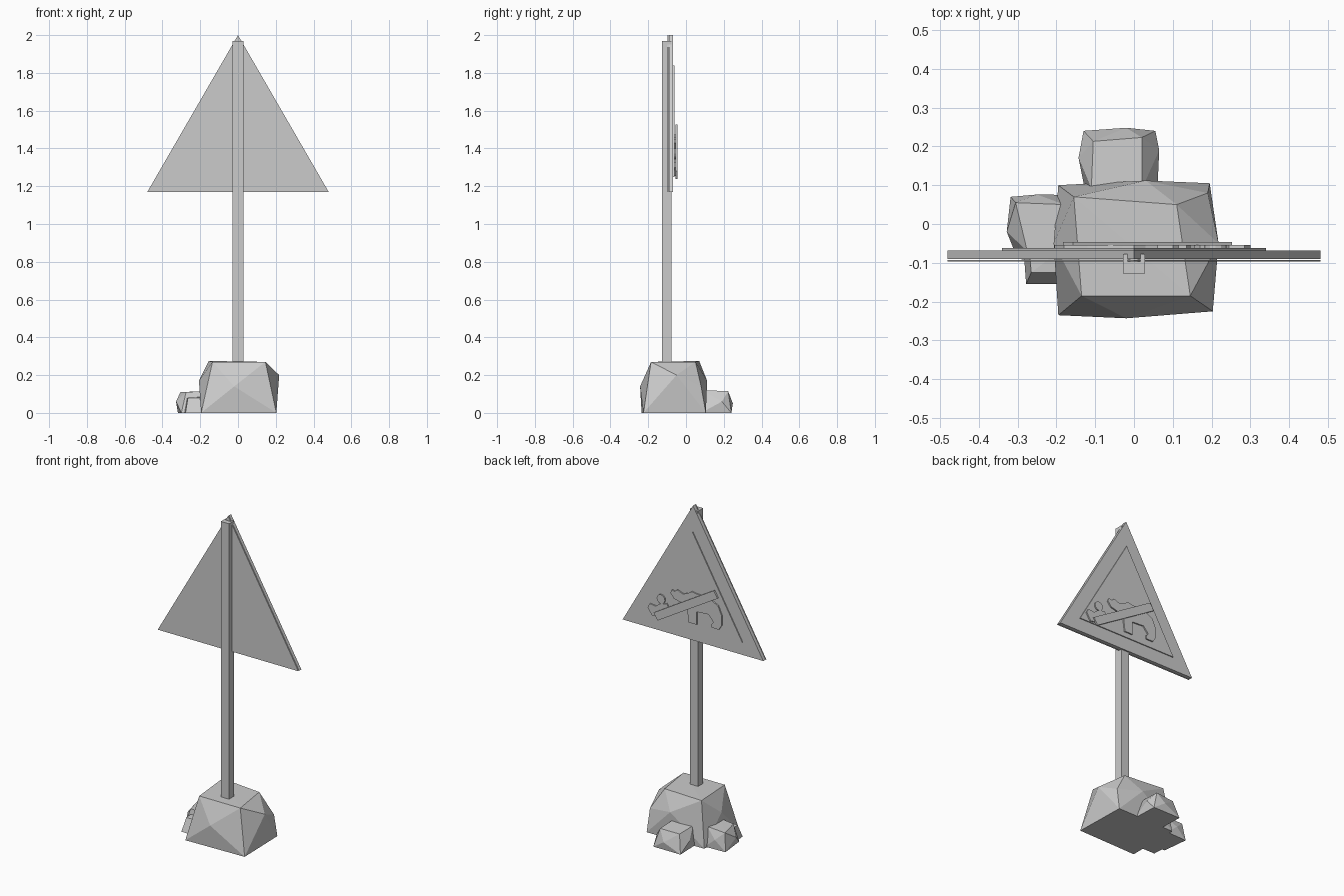
import bpy, bmesh, math

def finish(bm, name):
    bmesh.ops.recalc_face_normals(bm, faces=bm.faces)
    me = bpy.data.meshes.new(name)
    bm.to_mesh(me)
    bm.free()
    ob = bpy.data.objects.new(name, me)
    bpy.context.collection.objects.link(ob)
    return ob

def plate(name, outline, y0, y1):
    """Extrude an (x, z) outline from y0 to y1."""
    bm = bmesh.new()
    face = bm.faces.new([bm.verts.new((x, y0, z)) for x, z in outline])
    ext = bmesh.ops.extrude_face_region(bm, geom=[face])
    for v in ext["geom"]:
        if isinstance(v, bmesh.types.BMVert):
            v.co.y = y1
    return finish(bm, name)

def rock(name, points):
    """Faceted boulder: convex hull of a few corner points."""
    bm = bmesh.new()
    for p in points:
        bm.verts.new(p)
    res = bmesh.ops.convex_hull(bm, input=bm.verts)
    loose = [g for g in res["geom_interior"] if isinstance(g, bmesh.types.BMVert)]
    bmesh.ops.delete(bm, geom=loose, context='VERTS')
    return finish(bm, name)

def triangle(half, base, top):
    return [(-half, base), (half, base), (0, top)]

# Square post
plate("post", [(-.028, .2), (.028, .2), (.028, 1.97), (-.028, 1.97)], -.127, -.077)

# Triangular sign facing the back: thin rear sheet, board, raised panel
plate("sign_rear_sheet", triangle(.48, 1.17, 2.0), -.097, -.093)
plate("sign_board", triangle(.48, 1.17, 2.0), -.09, -.068)
plate("sign_inner_panel", triangle(.34, 1.25, 1.84), -.07, -.062)

# Raised pictogram: animal, small figure with round head, diagonal bar
plate("animal_symbol", [
    (.145, 1.43), (.135, 1.45), (.115, 1.445), (.10, 1.46), (.06, 1.445),
    (.03, 1.455), (0, 1.475), (-.03, 1.47), (-.12, 1.465), (-.18, 1.435),
    (-.205, 1.38), (-.205, 1.32), (-.185, 1.29), (-.135, 1.29),
    (-.135, 1.31), (-.15, 1.325), (-.115, 1.365), (-.035, 1.36),
    (-.035, 1.28), (.02, 1.28), (.03, 1.36), (.06, 1.385), (.12, 1.40)],
    -.064, -.054)
plate("figure_head", [(.21 + .028 * math.cos(i * math.tau / 12),
                       1.372 + .028 * math.sin(i * math.tau / 12)) for i in range(12)],
      -.064, -.054)
plate("figure_body", [
    (.30, 1.30), (.285, 1.325), (.245, 1.32), (.22, 1.34), (.17, 1.355),
    (.155, 1.33), (.18, 1.30), (.20, 1.265), (.27, 1.255)], -.064, -.054)
plate("diagonal_bar", [(.253, 1.281), (.227, 1.239), (-.183, 1.484), (-.157, 1.526)],
      -.056, -.046)

# Boulders at the foot
rock("main_boulder", [
    (-.195, -.235, 0), (.203, -.225, 0), (.195, .105, 0), (-.195, .1, 0),
    (-.02, -.243, .14), (.218, -.05, .2), (.03, .112, .17), (-.207, -.05, .17),
    (.19, .08, .14),
    (-.135, -.185, .27), (.145, -.185, .27), (.11, .05, .27), (-.155, .07, .275)])
rock("back_stone", [
    (-.13, .24, 0), (.055, .24, 0), (.06, .08, 0), (-.125, .08, 0),
    (-.02, .248, .05), (-.143, .17, .06), (.065, .19, .06),
    (-.105, .213, .11), (.02, .223, .115), (.02, .09, .12), (-.11, .09, .115)])
rock("side_stone", [
    (-.318, .07, 0), (-.18, .075, 0), (-.18, -.1, 0), (-.3, -.09, 0),
    (-.328, -.02, .06), (-.25, .076, .06),
    (-.305, .055, .11), (-.18, .05, .115), (-.18, -.08, .115), (-.275, -.07, .11)])
rock("small_stone", [
    (-.278, -.155, 0), (-.18, -.155, 0), (-.18, -.06, 0), (-.285, -.06, 0),
    (-.265, -.125, .08), (-.18, -.125, .08), (-.18, -.06, .085), (-.27, -.06, .08)])
